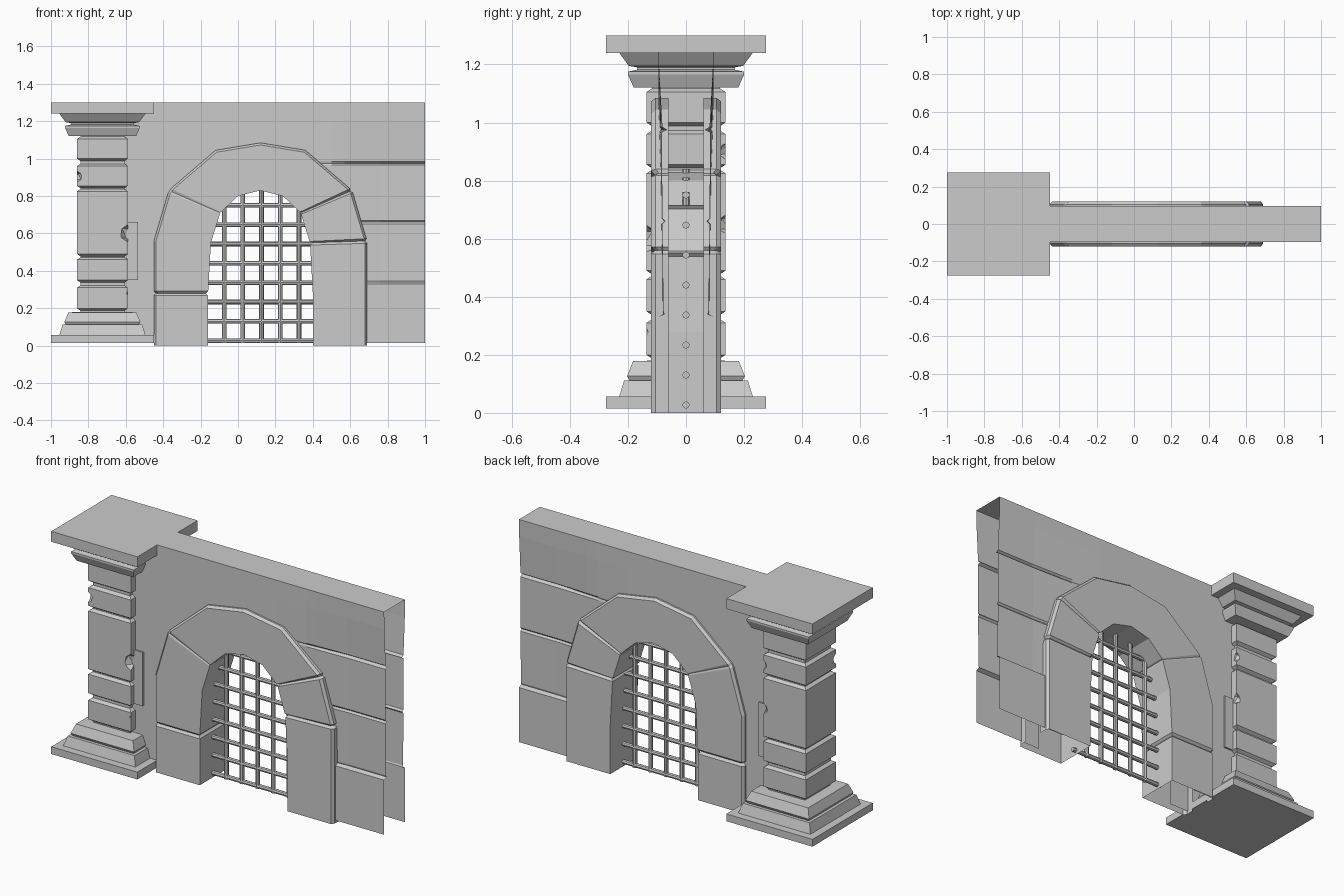
import bpy, bmesh, math
from mathutils import Vector, Matrix

if "Cube" in bpy.data.objects:
    bpy.data.objects.remove(bpy.data.objects["Cube"])


def finish(bm, name):
    bmesh.ops.remove_doubles(bm, verts=bm.verts, dist=0.0001)
    bmesh.ops.dissolve_degenerate(bm, edges=bm.edges, dist=0.0001)
    bmesh.ops.recalc_face_normals(bm, faces=bm.faces)
    me = bpy.data.meshes.new(name)
    bm.to_mesh(me)
    bm.free()
    ob = bpy.data.objects.new(name, me)
    bpy.context.collection.objects.link(ob)
    return ob


def square_stack(name, profile, cx):
    """Square cross-sections (half width, z) stacked into a closed solid."""
    bm = bmesh.new()
    rings = [[bm.verts.new((cx + sx * r, sy * r, z))
              for sx, sy in ((-1, -1), (1, -1), (1, 1), (-1, 1))] for r, z in profile]
    for a, b in zip(rings, rings[1:]):
        for i in range(4):
            j = (i + 1) % 4
            bm.faces.new((a[i], a[j], b[j], b[i]))
    bm.faces.new(rings[0])
    bm.faces.new(rings[-1])
    return finish(bm, name)


def chip(ob, spots):
    """Knock small angular chips out of a solid."""
    bm = bmesh.new()
    for x, y, z, r in spots:
        bmesh.ops.create_icosphere(bm, subdivisions=1, radius=r,
                                   matrix=Matrix.Translation((x, y, z)) @ Matrix.Rotation(x + z, 4, 'Y'))
    cutter = finish(bm, ob.name + "_chip_cutter")
    cutter.hide_render = True
    m = ob.modifiers.new("chips", 'BOOLEAN')
    m.operation = 'DIFFERENCE'
    m.object = cutter
    m.solver = 'EXACT'
    bpy.context.view_layer.objects.active = ob
    bpy.ops.object.modifier_apply(modifier=m.name)
    bpy.data.objects.remove(cutter)


# Pillar: base, banded shaft, capital
PX = -0.725
square_stack("pillar_base", [(.275, .015), (.275, .057), (.23, .057), (.213, .112), (.195, .112),
                             (.203, .127), (.182, .178), (.12, .18)], PX)
shaft = [(.115, .17)]
for lo, hi in ((.2, .31), (.35, .46), (.49, .825), (.855, .96), (1.0, 1.105)):
    shaft += [(.118, lo - .012), (.136, lo), (.136, hi), (.118, hi + .012)]
shaft.append((.11, 1.14))
column = square_stack("pillar_shaft", shaft, PX)
chip(column, [(-.58, -.145, .6, .055), (-.58, .145, .65, .04),
              (-.865, -.145, .905, .035), (-.58, .145, .9, .035), (-.58, -.145, .28, .02)])
square_stack("pillar_capital", [(.18, 1.12), (.2, 1.165), (.2, 1.175), (.168, 1.182), (.168, 1.19),
                                (.197, 1.195), (.23, 1.24), (.275, 1.24), (.275, 1.3)], PX)

# Arch surround: hollow ring swept through stations (outer, inner), grooved at the block joints
AX = 0.12
half = [((.57, 0), (.28, 0)), ((.57, .28), (.28, .28)), ((.57, .56), (.265, .55)),
        ((.49, .83), (.215, .71)), ((.24, 1.045), (.12, .80)), ((0, 1.085), (0, .83))]
stations = [(Vector((AX - o[0], o[1])), Vector((AX - i[0], i[1]))) for o, i in half]
stations += [(Vector((2 * AX - o.x, o.y)), Vector((2 * AX - i.x, i.y))) for o, i in stations[-2::-1]]


def section(t, d):
    k = min(int(t), len(stations) - 2)
    f = t - k
    outer = stations[k][0].lerp(stations[k + 1][0], f)
    inner = stations[k][1].lerp(stations[k + 1][1], f)
    o = (outer - inner).normalized()
    pts = [(outer - o * d, .06), (outer - o * d, .105 - d), (outer - o * (.012 + d), .12 - d),
           (inner + o * d, .12 - d)]
    return [(p.x, -y, p.y) for p, y in pts] + [(p.x, y, p.y) for p, y in reversed(pts)]


steps = [(float(k), 0) for k in range(11)]
for t, d in ((1, .012), (3, .004), (7, .012), (8, .012)):
    steps.remove((float(t), 0))
    steps += [(t - .045, 0), (t, d), (t + .045, 0)]
bm = bmesh.new()
rows = [[bm.verts.new(p) for p in section(t, d)] for t, d in sorted(steps)]
for a, b in zip(rows, rows[1:]):
    for i in range(7):
        bm.faces.new((a[i], a[i + 1], b[i + 1], b[i]))
finish(bm, "arch_surround")

# Wall: hollow shell, open at the right end and underneath, with worn courses toward the right
courses = [(1.3, 0), (1.2, .002), (.985, .014), (.975, .03), (.965, .012), (.67, .014), (.66, .024),
           (.65, .014), (.35, .018), (.34, .022), (.33, 0), (.015, 0)]
columns = [(-.7, .015), (-.33, .015), (-.33, .5), (-.26, .78), (-.07, .95), (.12, .99), (.31, .95),
           (.5, .78), (.57, .5), (.57, .015), (.76, .015), (1, .015)]


def recess(x, z):
    fade = min(1, max(0, (x - .31) / .45))
    for (z1, r1), (z0, r0) in zip(courses, courses[1:]):
        if z >= z0:
            return fade * (r0 + (r1 - r0) * (z - z0) / (z1 - z0))
    return 0


bm = bmesh.new()
for side in (-1, 1):
    cols = []
    for x, h in columns:
        zs = [max(z, h) for z, _ in courses]
        cols.append([bm.verts.new((x, side * (.095 - recess(x, z)), z)) for z in zs])
    for (xa, _), (xb, _), a, b in zip(columns, columns[1:], cols, cols[1:]):
        if xa != xb:
            for i in range(len(courses) - 1):
                bm.faces.new((a[i], b[i], b[i + 1], a[i + 1]))
bm.faces.new([bm.verts.new((x, y, 1.3)) for x, y in ((-.7, -.095), (1, -.095), (1, .095), (-.7, .095))])
finish(bm, "wall")

# Raised wall block beside the pillar
bm = bmesh.new()
bmesh.ops.create_cube(bm, size=1, matrix=Matrix.LocRotScale(Vector((-.62, 0, .505)), None,
                                                           Vector((.17, .21, .31))))
finish(bm, "wall_block")

# Iron grate
bm = bmesh.new()


def bar(p, q, r=.0125):
    p, q = Vector(p), Vector(q)
    rot = (q - p).to_track_quat('Z', 'Y').to_matrix().to_4x4()
    bmesh.ops.create_cone(bm, cap_ends=True, segments=8, radius1=r, radius2=r, depth=(q - p).length,
                          matrix=Matrix.Translation((p + q) / 2) @ rot)


for i in range(-2, 3):
    bar((AX + .006 + i * .1, 0, .015), (AX + .006 + i * .1, 0, (.84, .81, .76)[abs(i)]))
for i in range(8):
    z = .027 + i * .1033
    w = .3 if z < .6 else .3 - (z - .6) * .45
    bar((AX - w, 0, z), (AX + w, 0, z))
finish(bm, "grate")
